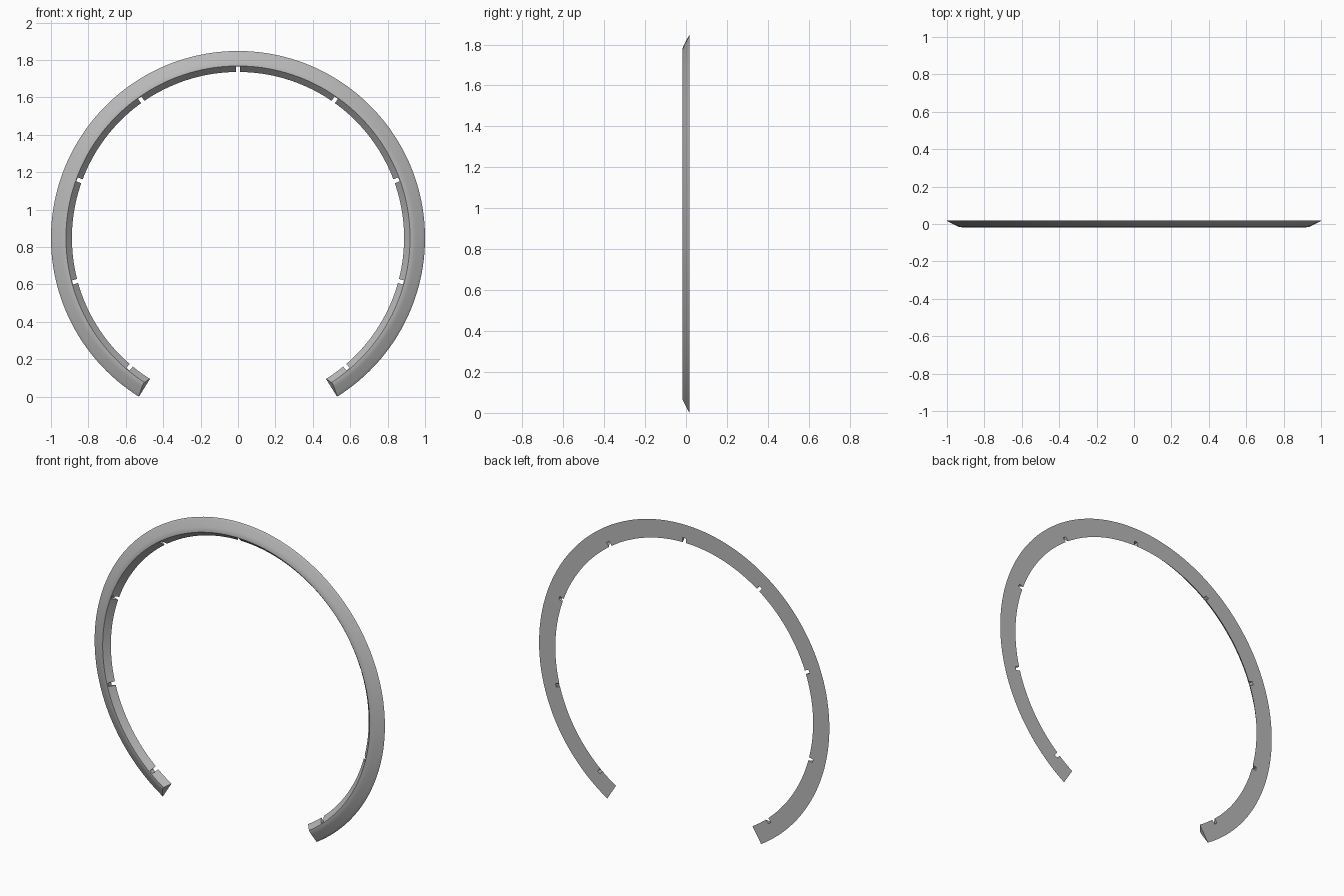
import bpy, bmesh, math
from mathutils import Matrix

if "Cube" in bpy.data.objects:
    bpy.data.objects.remove(bpy.data.objects["Cube"])

CZ = 0.848           # height of the ring centre
END = 58.0           # open ends, degrees below horizontal
SEGS = 144
HALF = 0.0175        # half thickness

# cross-section (radius, y): gently domed outside, sloped inside, flat back
PROFILE = [(1.0, HALF), (0.998, 0.0155), (0.985, 0.0085), (0.967, -0.001),
           (0.948, -0.0105), (0.934, -0.0165), (0.92, -HALF), (0.888, HALF)]


def make_object(name, bm):
    bmesh.ops.recalc_face_normals(bm, faces=bm.faces)
    mesh = bpy.data.meshes.new(name)
    bm.to_mesh(mesh)
    bm.free()
    ob = bpy.data.objects.new(name, mesh)
    bpy.context.collection.objects.link(ob)
    return ob


# open ring: sweep the section along the arc, ends slightly slanted
bm = bmesh.new()
rows = []
for i in range(SEGS + 1):
    row = []
    for r, y in PROFILE:
        end = END - 1.0 * (HALF - y) / (2 * HALF)
        a = math.radians(-end + (180 + 2 * end) * i / SEGS)
        row.append(bm.verts.new((r * math.cos(a), y, CZ + r * math.sin(a))))
    rows.append(row)
n = len(PROFILE)
for p, q in zip(rows, rows[1:]):
    for j in range(n):
        k = (j + 1) % n
        bm.faces.new((p[j], p[k], q[k], q[j]))
bm.faces.new(rows[0])
bm.faces.new(rows[-1][::-1])
ring = make_object("open_ring", bm)

# darker grey finish
grey = bpy.data.materials.new("dark_grey")
grey.diffuse_color = (0.48, 0.48, 0.48, 1)
grey.use_nodes = True
grey.node_tree.nodes["Principled BSDF"].inputs["Base Color"].default_value = grey.diffuse_color
ring.data.materials.append(grey)

# notch cutters every 35 degrees along the inner edge
bm = bmesh.new()
for i in range(-4, 5):
    m = (Matrix.Translation((0, 0, CZ)) @ Matrix.Rotation(math.radians(35 * i), 4, 'Y')
         @ Matrix.Translation((0, 0, 0.881)) @ Matrix.Diagonal((0.022, 0.1, 0.07, 1)))
    bmesh.ops.create_cube(bm, size=1, matrix=m)
cutter = make_object("notch_cutter", bm)
cutter.data.materials.append(grey)
cutter.hide_render = True

mod = ring.modifiers.new("notches", 'BOOLEAN')
mod.operation = 'DIFFERENCE'
mod.solver = 'EXACT'
mod.object = cutter
bpy.context.view_layer.objects.active = ring
ring.select_set(True)
cutter.select_set(False)
bpy.ops.object.modifier_apply(modifier=mod.name)
bpy.data.objects.remove(cutter)
bpy.ops.object.shade_smooth_by_angle(angle=math.radians(25))
